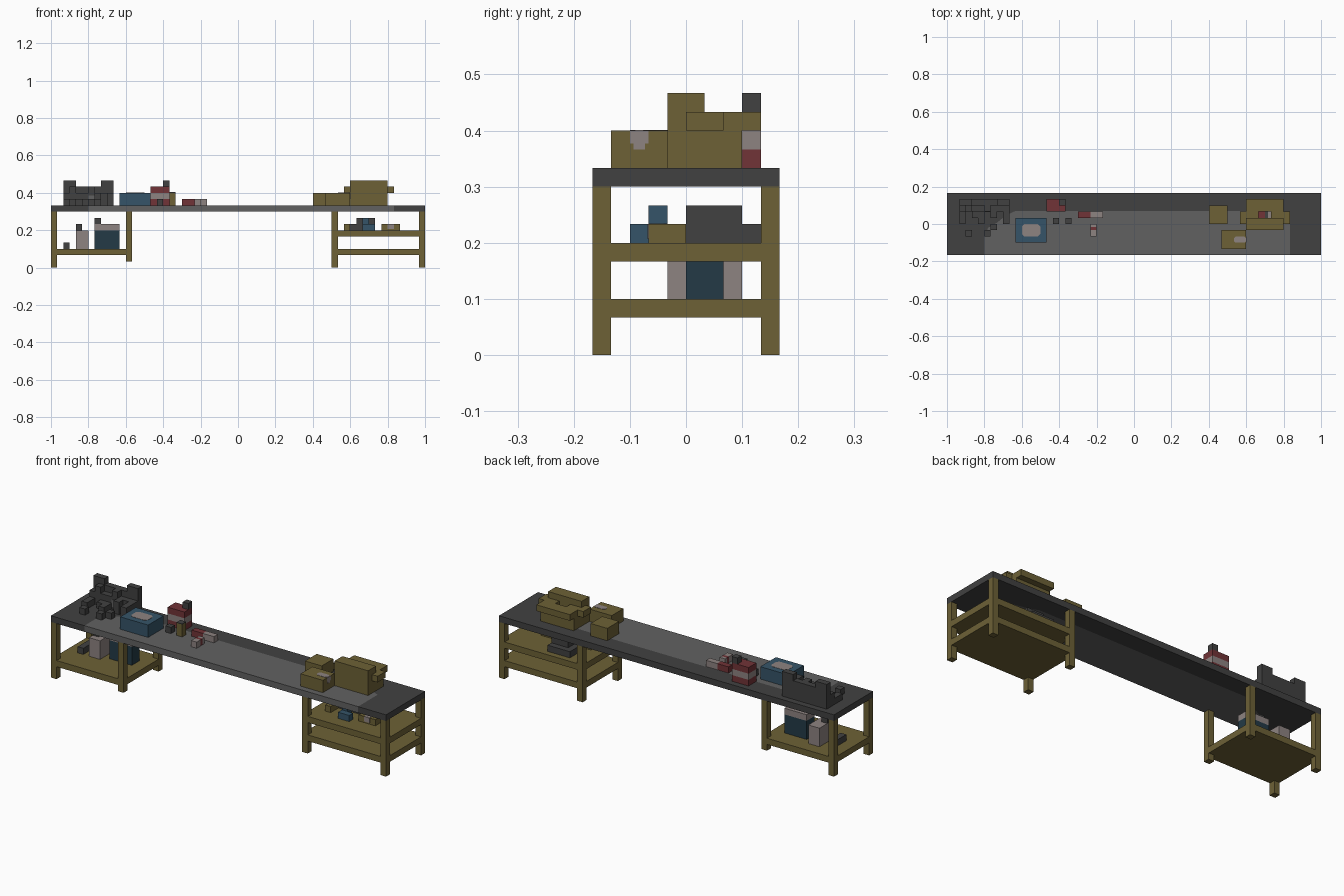
import bpy, bmesh

if "Cube" in bpy.data.objects:
    bpy.data.objects.remove(bpy.data.objects["Cube"], do_unlink=True)

U = 1 / 30  # one grid unit


def material(name, rgb):
    lin = [((c / 255 + 0.055) / 1.055) ** 2.4 if c > 10 else c / 255 / 12.92 for c in rgb]
    m = bpy.data.materials.new(name)
    m.use_nodes = True
    m.diffuse_color = (*lin, 1)
    m.node_tree.nodes["Principled BSDF"].inputs["Base Color"].default_value = (*lin, 1)
    return m


WOOD = material("ochre wood", (109, 97, 54))
DARK = material("dark grey", (65, 65, 65))
WORN = material("worn grey", (97, 97, 97))
BLUE = material("blue", (53, 84, 104))
TEAL = material("deep teal", (35, 58, 70))
RED = material("dull red", (113, 51, 55))
PALE = material("pale grey", (141, 131, 129))


def finish(name, bm, mat):
    bmesh.ops.recalc_face_normals(bm, faces=bm.faces)
    mesh = bpy.data.meshes.new(name)
    bm.to_mesh(mesh)
    bm.free()
    mesh.materials.append(mat)
    ob = bpy.data.objects.new(name, mesh)
    bpy.context.collection.objects.link(ob)
    return ob


def boxes(name, mat, *specs):
    """Blocks given as x0, x1, y0, y1, z0, z1 in grid units, joined in one object."""
    bm = bmesh.new()
    for x0, x1, y0, y1, z0, z1 in specs:
        new = bmesh.ops.create_cube(bm, size=1)["verts"]
        for v in new:
            v.co.x = (x0 if v.co.x < 0 else x1) * U
            v.co.y = (y0 if v.co.y < 0 else y1) * U
            v.co.z = (z0 if v.co.z < 0 else z1) * U
    return finish(name, bm, mat)


def prism(name, mat, outline, z0, z1):
    bm = bmesh.new()
    face = bm.faces.new([bm.verts.new((x * U, y * U, z0 * U)) for x, y in outline])
    up = bmesh.ops.extrude_face_region(bm, geom=[face])["geom"]
    for v in up:
        if isinstance(v, bmesh.types.BMVert):
            v.co.z = z1 * U
    return finish(name, bm, mat)


def patch(name, mat, x0, x1, y0, y1, z, c=0.4):
    """Thin plate with clipped corners."""
    pts = [(x0 + c, y0), (x1 - c, y0), (x1, y0 + c), (x1, y1 - c),
           (x1 - c, y1), (x0 + c, y1), (x0, y1 - c), (x0, y0 + c)]
    return prism(name, mat, pts, z - 0.05, z + 0.04)


# Table top: worn middle let into a dark board
worn = [(-24, -5), (-24, -2), (-23.4, -0.6), (-22, 0.2), (-20.5, 1.4), (-19, 2.1),
        (19, 2.1), (21, 1.4), (23, 1), (25, 0)]
prism("worn_table_top", WORN, worn + [(25, -5)], 9, 10)
prism("table_top_surround", DARK,
      [(-30, -5)] + worn + [(25, -5), (30, -5), (30, 5), (-30, 5)], 9, 10)

# Legs and shelves of the two stands
for side, inner, outer, foot in (("right", -18, -30, 1), ("left", 15, 29, 0)):
    inner_foot = 1 if side == "right" else 0
    for end, y in (("front", -5), ("back", 4)):
        boxes(f"{side}_{end}_outer_leg", WOOD, (outer, outer + 1, y, y + 1, 0, 9))
        boxes(f"{side}_{end}_inner_leg", WOOD, (inner, inner + 1, y, y + 1, inner_foot, 9))
e = 0.02
boxes("right_shelf", WOOD, (-30 + e, -17 - e, -5 + e, 5 - e, 2, 3))
for name, z in (("left_lower_shelf", 2), ("left_upper_shelf", 5)):
    boxes(name, WOOD, (15 + e, 30 - e, -5 + e, 5 - e, z, z + 1))

# Dark stepped rack with two towers
boxes("rack", DARK,
      (-28, -20, 3, 4, 10, 13), (-28, -26, 3, 4, 13, 14), (-22, -20, 3, 4, 13, 14),
      (-28, -20, 2, 3, 10, 12), (-27, -26, 2, 3, 12, 13), (-24, -23, 2, 3, 12, 13),
      (-28, -27, 0, 2, 10, 11), (-26, -24, 1, 2, 10, 11), (-23, -22, 1, 2, 10, 12),
      (-21, -20, 0, 2, 10, 12), (-25, -24, 0, 1, 10, 11))
boxes("rack_label", WORN, (-24, -23, 1.9, 2, 10.4, 11.6))
boxes("loose_dark_pieces", DARK, (-27, -26, -2, -1, 10, 11), (-24, -23, -2, -1, 10, 11),
      (-23, -22, -1, 0, 10, 11))

# Blue box with pale patch
boxes("blue_box", BLUE, (-19, -14, -3, 1, 10, 12))
patch("blue_box_patch", PALE, -18, -15, -2, 0, 12)

# Banded red canister with dark cap
boxes("canister_bands", RED, (-14, -11, 2, 4, 10, 11), (-14, -11, 2, 4, 12, 13))
boxes("canister_label", PALE, (-14, -11, 2, 4, 11, 12))
boxes("canister_cap", DARK, (-12, -11, 3, 4, 13, 14))

# Small things on the table
boxes("dark_cube", DARK, (-13, -12, 0, 1, 10, 11))
boxes("small_post", WOOD, (-11, -10, 0, 1, 10, 12))
boxes("small_post_top", DARK, (-11, -10, 0, 1, 12, 12.1))
boxes("red_tool_handle", RED, (-9, -7, 1, 2, 10, 11))
boxes("red_tool_end", PALE, (-7, -5, 1, 2, 10, 11))
boxes("small_tool_end", PALE, (-7, -6, -2, -1, 10, 11))
boxes("small_tool_handle", RED, (-7, -6, -1, -0.5, 10, 11))
boxes("small_tool_tip", PALE, (-7, -6, -0.5, 0, 10, 11))

# Cartons
boxes("small_carton", WOOD, (12, 15, 0, 3, 10, 12))
boxes("front_carton", WOOD, (14, 18, -4, -1, 10, 12))
patch("front_carton_patch", PALE, 16, 18, -3, -2, 12, 0.3)
boxes("front_carton_side_patch", PALE, (18, 18.05, -3, -2, 11.3, 12),
      (18, 18.05, -2.8, -2.2, 11, 11.3))
boxes("open_carton", WOOD, (18, 24, -1, 1, 10, 14), (18, 24, 1, 3, 10, 11),
      (18, 20, 1, 2, 11, 13), (22, 24, 1, 2, 11, 13),
      (18, 24, 2, 3, 11, 13), (18, 24, 3, 4, 12, 13),
      (17, 18, 0, 2, 12, 13), (24, 25, 0, 2, 12, 13))
boxes("carton_red_content", RED, (20, 21, 1, 2, 11, 12))
boxes("carton_dark_content", DARK, (21, 21.5, 1, 2, 11, 12))
boxes("carton_pale_content", PALE, (21.5, 22, 1, 2, 11, 12))

# Things on the right shelf
boxes("bin", TEAL, (-23, -19, 0, 2, 3, 6))
boxes("bin_lid", PALE, (-23, -19, 0, 2, 6, 7))
boxes("bin_knob", DARK, (-23, -22, 0, 1, 7, 8))
boxes("pale_can", PALE, (-26, -24, -1, 3, 3, 6))
boxes("pale_can_cap", DARK, (-26, -25, 0, 1, 6, 7))
boxes("dark_shelf_piece", DARK, (-28, -27, -1, 2, 3, 4))

# Things on the left upper shelf
boxes("dark_machine", DARK, (18, 22, 0, 3, 6, 7), (19, 22, 0, 3, 7, 8), (18, 22, 3, 4, 6, 7))
boxes("blue_tool", BLUE, (20, 22, -3, -2, 6, 7), (20, 21, -2, -1, 6, 8))
boxes("small_wood_block", WOOD, (17, 18, -2, 0, 6, 7))
boxes("shelf_carton", WOOD, (23, 26, -2, 0, 6, 7))
boxes("shelf_carton_label", PALE, (24, 25, -2.05, -2, 6.2, 7))
patch("shelf_carton_patch", PALE, 24, 25, -2, -1, 7, 0.2)
